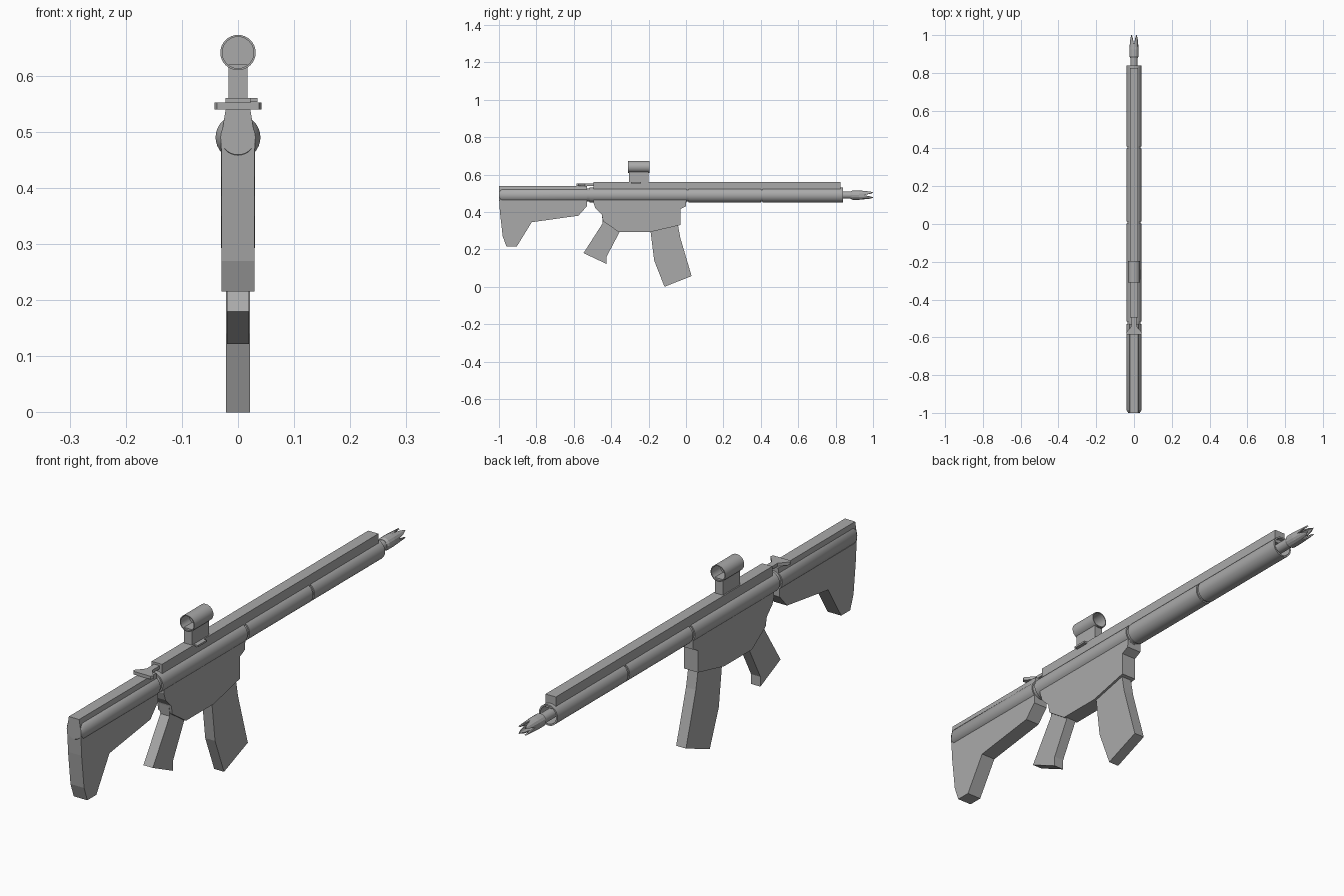
import bpy, bmesh, math

if "Cube" in bpy.data.objects:
    bpy.data.objects.remove(bpy.data.objects["Cube"])

mat = bpy.data.materials.new("grey")
mat.diffuse_color = (0.4, 0.4, 0.4, 1)
mat.use_nodes = True
mat.node_tree.nodes["Principled BSDF"].inputs["Base Color"].default_value = mat.diffuse_color
AXIS_Z = 0.49   # height of the barrel line


def finish(bm, name, smooth=False):
    bmesh.ops.recalc_face_normals(bm, faces=bm.faces)
    me = bpy.data.meshes.new(name)
    bm.to_mesh(me)
    bm.free()
    me.materials.append(mat)
    ob = bpy.data.objects.new(name, me)
    bpy.context.collection.objects.link(ob)
    if smooth:
        bpy.ops.object.select_all(action='DESELECT')
        ob.select_set(True)
        bpy.context.view_layer.objects.active = ob
        bpy.ops.object.shade_smooth_by_angle(angle=math.radians(35))
    return ob


def prism(name, pts, w):
    """Side profile (y, z) made 2*w thick across x."""
    bm = bmesh.new()
    a = [bm.verts.new((-w, y, z)) for y, z in pts]
    b = [bm.verts.new((w, y, z)) for y, z in pts]
    bm.faces.new(a)
    bm.faces.new(b)
    for i in range(len(pts)):
        j = (i + 1) % len(pts)
        bm.faces.new((a[i], a[j], b[j], b[i]))
    return finish(bm, name)


def beam(name, section, y0, y1):
    """Right half of a cross-section (x, z), mirrored and run along y."""
    full = section + [(-x, z) for x, z in reversed(section)]
    bm = bmesh.new()
    a = [bm.verts.new((x, y0, z)) for x, z in full]
    b = [bm.verts.new((x, y1, z)) for x, z in full]
    bm.faces.new(a)
    bm.faces.new(b)
    for i in range(len(full)):
        j = (i + 1) % len(full)
        bm.faces.new((a[i], a[j], b[j], b[i]))
    return finish(bm, name)


def lathe(name, rings, z=AXIS_Z, n=32, caps=True):
    """Rings of (y, radius) turned round an axis along y."""
    bm = bmesh.new()
    loops = []
    for y, r in rings:
        loops.append([bm.verts.new((r * math.sin(2 * math.pi * k / n), y,
                                    z + r * math.cos(2 * math.pi * k / n))) for k in range(n)])
    for a, b in zip(loops, loops[1:]):
        for k in range(n):
            m = (k + 1) % n
            bm.faces.new((a[k], a[m], b[m], b[k]))
    if caps:
        bm.faces.new(loops[0])
        bm.faces.new(loops[-1])
    return finish(bm, name, True)


# shoulder stock: flat lower blade, chamfered upper, round side bulge
prism("stock_blade", [(-1, 0.49), (-0.995, 0.40), (-0.98, 0.27), (-0.96, 0.215), (-0.905, 0.215),
                      (-0.825, 0.345), (-0.575, 0.38), (-0.53, 0.43), (-0.53, 0.49)], 0.029)
beam("stock_top", [(0.03, 0.47), (0.03, 0.49), (0.022, 0.54)], -1, -0.53)
lathe("stock_tube", [(-1, 0.031), (-0.985, 0.04), (-0.53, 0.04)])

# main body and handguard sleeves, joined by narrower collars
lathe("body_sleeve", [(-0.515, 0.04), (0.002, 0.04)])
lathe("collar_core", [(-0.54, 0.035), (0.5, 0.035)])
lathe("rear_handguard", [(0.014, 0.04), (0.40, 0.04)])
lathe("front_handguard", [(0.41, 0.04), (0.84, 0.04), (0.84, 0.034), (0.70, 0.034)])

# lower body, grip and magazine
prism("lower_body", [(-0.495, 0.49), (-0.495, 0.45), (-0.485, 0.42), (-0.45, 0.385), (-0.443, 0.35),
                     (-0.36, 0.293), (-0.19, 0.293), (-0.03, 0.33), (-0.03, 0.415), (0, 0.43),
                     (0.003, 0.49)], 0.03)
prism("grip", [(-0.45, 0.39), (-0.445, 0.34), (-0.548, 0.18), (-0.425, 0.122), (-0.425, 0.16),
               (-0.355, 0.293), (-0.355, 0.39)], 0.02)
prism("magazine", [(-0.195, 0.34), (-0.17, 0.14), (-0.115, 0), (0.03, 0.057), (-0.03, 0.26),
                   (-0.045, 0.34)], 0.021)

# top rail
beam("top_rail", [(0.022, 0.51), (0.022, 0.56)], -0.495, 0.825)

# charging handle: T-shaped plate
bm = bmesh.new()
half = [(0.037, -0.585), (0.042, -0.575), (0.012, -0.54), (0.012, -0.48)]
outline = half + [(-x, y) for x, y in reversed(half)]
face = bm.faces.new([bm.verts.new((x, y, 0.54)) for x, y in outline])
up = bmesh.ops.extrude_face_region(bm, geom=[face])
for v in up["geom"]:
    if isinstance(v, bmesh.types.BMVert):
        v.co.z = 0.552
finish(bm, "charging_handle")

# sight: mount, clamp lever, hollow tube and lens
beam("sight_mount", [(0.017, 0.555), (0.017, 0.62)], -0.305, -0.20)
lever = beam("mount_lever", [(0.009, 0.553), (0.009, 0.56)], -0.295, -0.24)
lever.location.x = 0.026
lathe("sight_tube", [(-0.31, 0.028), (-0.31, 0.0315), (-0.195, 0.0315), (-0.195, 0.028),
                     (-0.31, 0.028)], 0.641, caps=False)
lathe("sight_lens", [(-0.256, 0.0285), (-0.25, 0.0285)], 0.641)

# barrel and four-pronged muzzle
lathe("barrel", [(0.69, 0.019), (0.885, 0.019)], n=24)
bm = bmesh.new()
n = 16
loops = []
for i, (y, r) in enumerate([(0.88, 0.02), (0.89, 0.025), (0.925, 0.025), (1, 0.021),
                            (1, 0.016), (0.925, 0.018)]):
    ring = []
    for k in range(n):
        t = 2 * math.pi * k / n
        # V notches at top, bottom and both sides
        yy = y if i not in (3, 4) else y - (0.05, 0.018, 0, 0.018)[k % 4]
        ring.append(bm.verts.new((r * math.sin(t), yy, AXIS_Z + r * math.cos(t))))
    loops.append(ring)
for a, b in zip(loops, loops[1:]):
    for k in range(n):
        m = (k + 1) % n
        bm.faces.new((a[k], a[m], b[m], b[k]))
bm.faces.new(loops[0])
bm.faces.new(loops[-1])
finish(bm, "muzzle")
